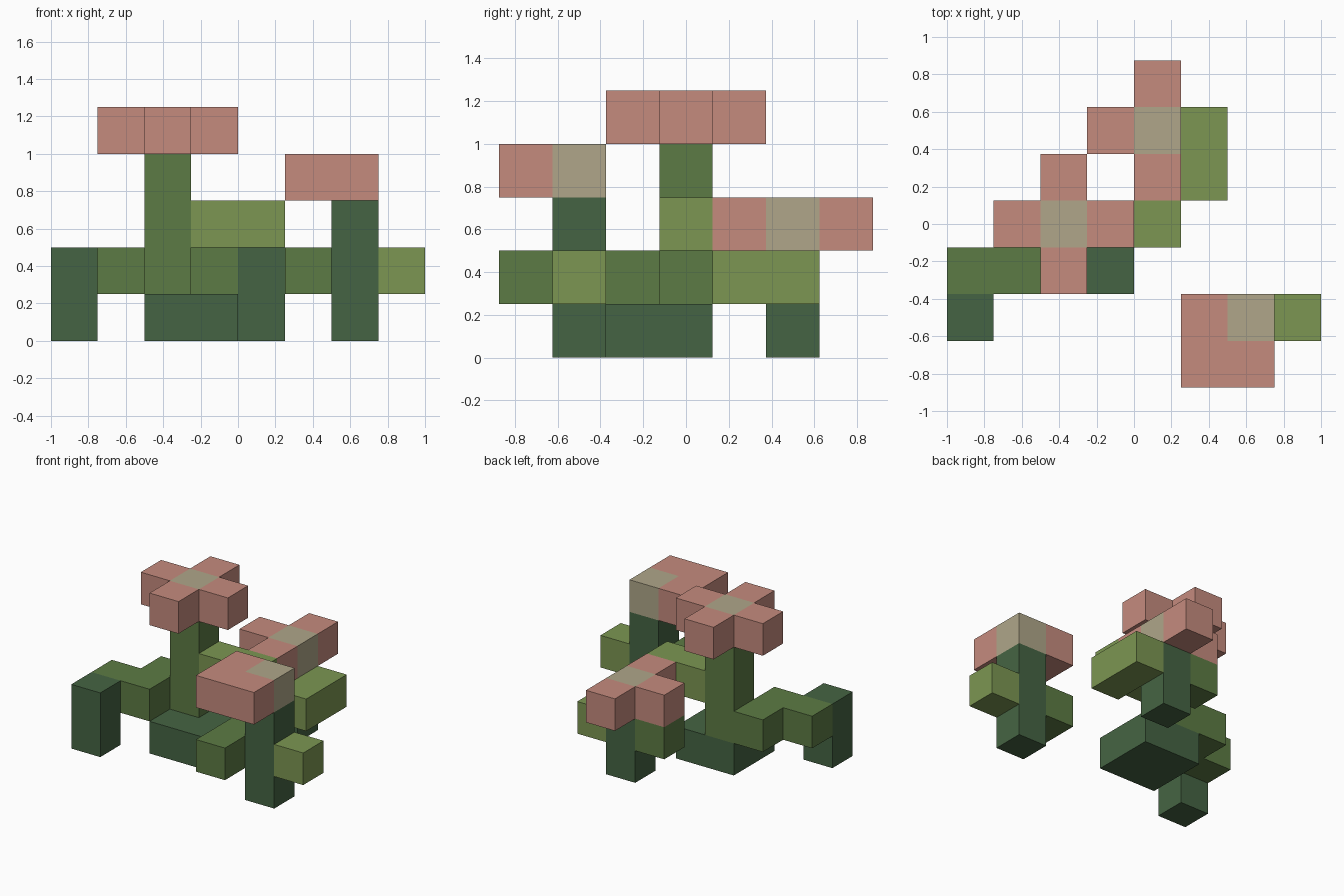
import bpy, bmesh
from mathutils import Vector

if "Cube" in bpy.data.objects:
    bpy.data.objects.remove(bpy.data.objects["Cube"])

S = 0.25                            # block size
ORIGIN = Vector((-1, -0.875, 0))    # corner of the block grid


def material(name, r, g, b):
    m = bpy.data.materials.new(name)
    m.diffuse_color = [(c / 255) ** 2.2 for c in (r, g, b)] + [1]
    m.use_nodes = True
    m.node_tree.nodes["Principled BSDF"].inputs["Base Color"].default_value = m.diffuse_color
    return m


dark = material("dark_green", 71, 100, 69)
mid = material("mid_green", 93, 122, 70)
light = material("light_green", 123, 149, 83)
pink = material("petal_pink", 196, 138, 125)
tan = material("centre_tan", 174, 165, 136)


def box(i, j, k, w=1, d=1, h=1):
    """Grid cells of a box with its low corner at i, j, k."""
    return {(i + a, j + b, k + c) for a in range(w) for b in range(d) for c in range(h)}


parts = {
    # ground slab and upright stems
    "base_slab": (dark, box(2, 2, 0, 2, 2)),
    "left_leg": (dark, box(0, 1, 0, h=2)),
    "back_stem": (dark, box(4, 5, 0, h=2)),
    "right_stem": (dark, box(6, 1, 0, h=3)),
    # main trunk with its stepped arm, and small side shoots
    "trunk": (mid, box(2, 3, 1, h=3)),
    "left_arm": (mid, box(1, 2, 1, d=2) | box(0, 2, 1)),
    "right_stem_shoot": (mid, box(5, 0, 1, d=2)),
    "back_stem_shoot": (mid, box(3, 5, 1)),
    # pale branches and leaves
    "trunk_branch": (light, box(3, 3, 2, w=2)),
    "back_leaf": (light, box(5, 4, 1, d=2)),
    "right_leaf": (light, box(7, 1, 1)),
    # flowers
    "top_flower_centre": (tan, box(2, 3, 4)),
    "top_flower_petals": (pink, box(1, 3, 4) | box(3, 3, 4) | box(2, 2, 4) | box(2, 4, 4)),
    "back_flower_centre": (tan, box(4, 5, 2)),
    "back_flower_petals": (pink, box(3, 5, 2) | box(4, 4, 2) | box(4, 6, 2)),
    "right_flower_centre": (tan, box(6, 1, 3)),
    "right_flower_petals": (pink, box(5, 0, 3, w=2) | box(5, 1, 3)),
}
filled = set().union(*(cells for _, cells in parts.values()))


def build(name, mat, cells):
    """Blocks merged into one outer skin, without faces buried in neighbours."""
    bm = bmesh.new()
    for cell in sorted(cells):
        centre = ORIGIN + (Vector(cell) + Vector((0.5, 0.5, 0.5))) * S
        verts = bmesh.ops.create_cube(bm, size=S)["verts"]
        faces = {f for v in verts for f in v.link_faces}
        bm.normal_update()
        buried = [f for f in faces
                  if tuple(c + round(n) for c, n in zip(cell, f.normal)) in filled]
        bmesh.ops.translate(bm, verts=verts, vec=centre)
        bmesh.ops.delete(bm, geom=buried, context='FACES')
    bmesh.ops.remove_doubles(bm, verts=bm.verts, dist=1e-4)
    bmesh.ops.dissolve_limit(bm, angle_limit=0.01, verts=bm.verts, edges=bm.edges)
    mesh = bpy.data.meshes.new(name)
    bm.to_mesh(mesh)
    bm.free()
    mesh.materials.append(mat)
    bpy.context.collection.objects.link(bpy.data.objects.new(name, mesh))


for name, (mat, cells) in parts.items():
    build(name, mat, cells)
